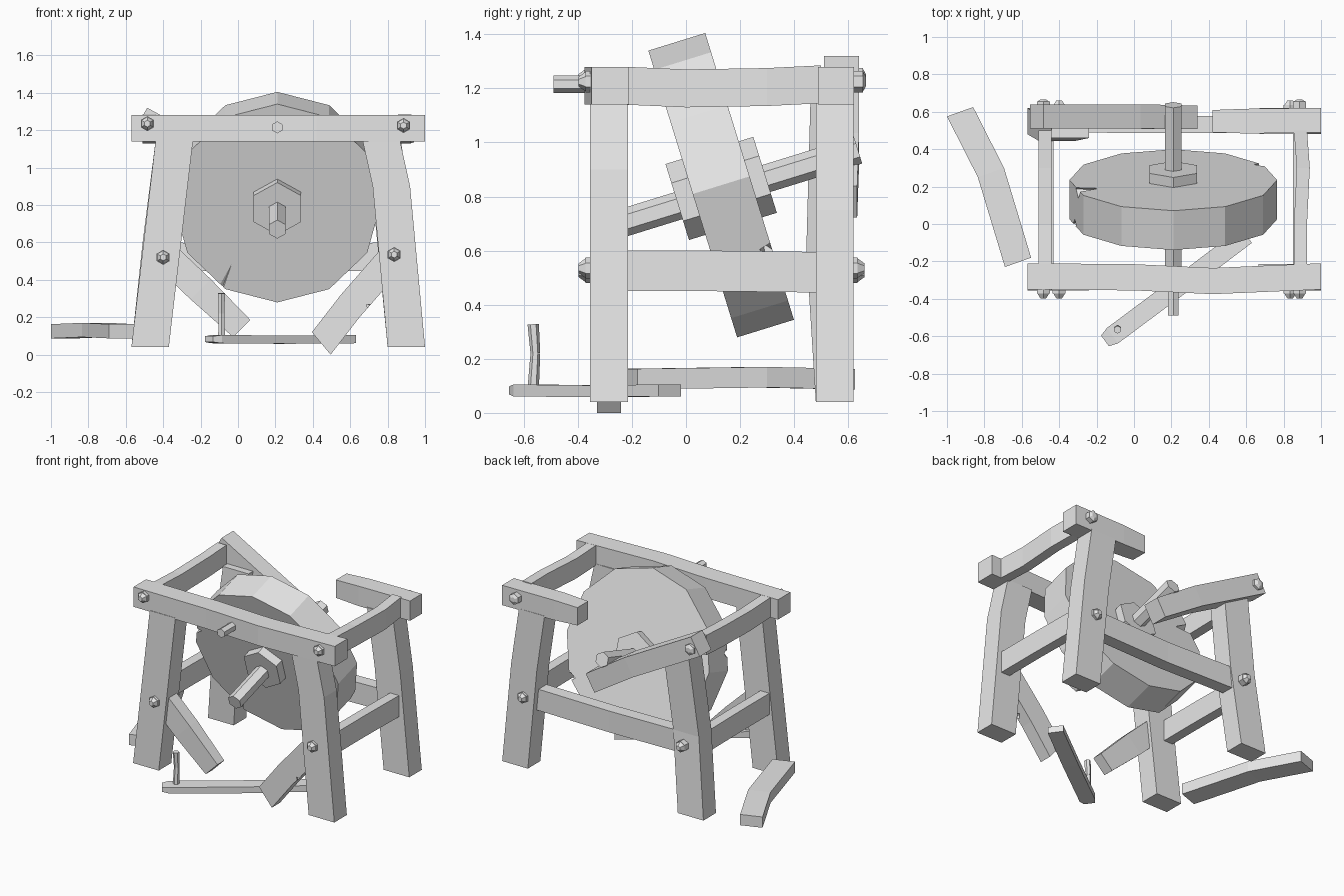
import bpy, bmesh, math
from mathutils import Vector, Matrix

if "Cube" in bpy.data.objects:
    bpy.data.objects.remove(bpy.data.objects["Cube"])

GREY = (0.8, 0.8, 0.8, 1)
mat = bpy.data.materials.new("plain grey")
mat.use_nodes = True
mat.diffuse_color = GREY
mat.node_tree.nodes["Principled BSDF"].inputs["Base Color"].default_value = GREY


def finish(name, bm):
    bmesh.ops.recalc_face_normals(bm, faces=bm.faces)
    mesh = bpy.data.meshes.new(name)
    bm.to_mesh(mesh)
    bm.free()
    mesh.materials.append(mat)
    obj = bpy.data.objects.new(name, mesh)
    bpy.context.scene.collection.objects.link(obj)
    return obj


def plank(name, points, u, v, taper=None):
    """Sweep a four-sided section with half-axes u and v along points."""
    bm = bmesh.new()
    u, v = Vector(u), Vector(v)
    rings = []
    for i, p in enumerate(points):
        k = taper[i] if taper else 1
        rings.append([bm.verts.new(Vector(p) + (u * a + v * b) * k)
                      for a, b in ((-1, -1), (1, -1), (1, 1), (-1, 1))])
    for r, s in zip(rings, rings[1:]):
        for i in range(4):
            j = (i + 1) % 4
            bm.faces.new((r[i], r[j], s[j], s[i]))
    bm.faces.new(rings[0])
    bm.faces.new(rings[-1])
    return finish(name, bm)


def rod(name, start, end, r1, r2=None, sides=6, spin=0, squash=1):
    """Prism or cone between two points."""
    start, end = Vector(start), Vector(end)
    d = end - start
    bm = bmesh.new()
    bmesh.ops.create_cone(bm, cap_ends=True, segments=sides, radius1=r1,
                          radius2=r1 if r2 is None else r2, depth=d.length)
    turn = d.to_track_quat('Z', 'Y').to_matrix().to_4x4()
    bm.transform(Matrix.Translation((start + end) / 2) @ turn
                 @ Matrix.Diagonal((1, squash, 1, 1)) @ Matrix.Rotation(spin, 4, 'Z'))
    return finish(name, bm)


def notch(obj, start, tip, width, squash=1):
    """Cut a pointed split into a part."""
    cutter = rod("cutter", start, tip, width, 0, 4, 0.2, squash)
    cutter.hide_render = True
    mod = obj.modifiers.new("split", 'BOOLEAN')
    mod.operation, mod.solver, mod.object = 'DIFFERENCE', 'EXACT', cutter
    dg = bpy.context.evaluated_depsgraph_get()
    mesh = bpy.data.meshes.new_from_object(obj.evaluated_get(dg))
    obj.modifiers.clear()
    obj.data = mesh
    bpy.data.objects.remove(cutter)


FRONT, BACK = -0.285, 0.55
LEG_U, LEG_V = (0.1, 0, 0), (0, 0.07, 0)
UP = (0, 0, 0.07)

# Four splayed legs
leg_fr = plank("front_right_leg", [(-0.47, FRONT, 0.04), (-0.34, FRONT, 1.15)], LEG_U, LEG_V)
leg_fl = plank("front_left_leg", [(0.9, FRONT, 0.04), (0.82, FRONT, 0.9),
                                  (0.765, FRONT, 1.15)], LEG_U, LEG_V)
leg_br = plank("back_right_leg", [(-0.47, BACK, 0.04), (-0.41, BACK - 0.035, 0.6),
                                  (-0.34, BACK - 0.02, 1.15)], LEG_U, LEG_V)
leg_bl = plank("back_left_leg", [(0.9, BACK, 0.04), (0.83, BACK, 0.75),
                                 (0.77, BACK, 1.15)], LEG_U, LEG_V)
notch(leg_fr, (-0.5, -0.36, 0.95), (-0.37, -0.32, 0.9), 0.05)
notch(leg_fl, (0.66, -0.34, 0.9), (0.84, -0.32, 0.88), 0.035)
notch(leg_fl, (0.7, -0.28, 0.58), (0.79, -0.26, 0.6), 0.05)
notch(leg_bl, (0.85, 0.43, 0.8), (0.85, 0.53, 0.74), 0.05)
notch(leg_br, (-0.54, 0.62, 0.8), (-0.42, 0.58, 0.77), 0.05)

# Top beams, the back one snapped in two
beam = plank("front_top_beam", [(-0.57, -0.28, 1.21), (0.0, -0.285, 1.21),
                                (0.42, -0.305, 1.21), (1.0, -0.28, 1.21)], LEG_V, UP)
notch(beam, (0.42, -0.36, 1.1), (0.45, -0.34, 1.25), 0.025)
plank("back_top_beam_stub", [(0.42, 0.55, 1.21), (0.6, 0.55, 1.21), (1.0, 0.555, 1.21)],
      (0, 0.066, 0), UP, [0.9, 1, 1])
plank("back_top_beam_fallen", [(-0.52, 0.575, 1.26), (0.0, 0.575, 0.975),
                               (0.305, 0.57, 0.78)],
      (0.035, 0, 0.06), (0, 0.065, 0), [1, 1, 0.97])

# Side rails, upper and lower
for side, top_x, low_x in (("right", -0.475, -0.465), ("left", 0.89, 0.885)):
    bow = 0.015 if side == "left" else 0
    top = plank(side + "_top_rail",
                [(top_x, -0.23, 1.21), (top_x, 0.0, 1.2),
                 (top_x + bow, 0.3, 1.205), (top_x, 0.5, 1.215)], (0.035, 0, 0), UP)
    low = plank(side + "_low_rail",
                [(low_x, -0.23, 0.525), (low_x, 0.1, 0.525), (low_x, 0.5, 0.52)],
                (0.035, 0, 0), (0, 0, 0.075))
    notch(top, (top_x + 0.03, -0.03, 1.32), (top_x + 0.02, -0.03, 1.18), 0.045)
    notch(low, (low_x + 0.03, 0.3, 0.66), (low_x, 0.28, 0.54), 0.04)

# Low cross rails, the front one broken and hanging
rail = plank("back_low_rail", [(-0.4, 0.535, 0.525), (0.2, 0.53, 0.515), (0.83, 0.535, 0.525)],
             (0, 0.045, 0), (0, 0, 0.075))
notch(rail, (0.15, 0.58, 0.64), (0.18, 0.55, 0.5), 0.05)
hang_r = plank("front_low_rail_right", [(-0.4, FRONT, 0.54), (-0.2, FRONT, 0.35),
                                        (0.02, FRONT, 0.14)],
               (0.054, 0, 0.054), (0, 0.045, 0), [1, 1, 0.85])
hang_l = plank("front_low_rail_left", [(0.81, FRONT, 0.5), (0.6, FRONT, 0.26),
                                       (0.445, FRONT, 0.06)],
               (-0.05, 0, 0.06), (0, 0.045, 0))
notch(hang_r, (-0.06, -0.34, 0.12), (-0.08, -0.29, 0.26), 0.04)
notch(hang_l, (0.74, -0.34, 0.22), (0.66, -0.29, 0.3), 0.045)

# Tilted grindstone with hub and axle
TILT = math.radians(17.2)
AXIS = Vector((0, math.cos(TILT), math.sin(TILT)))
RISE = Vector((0, -math.sin(TILT), math.cos(TILT)))
MID = Vector((0.21, 0.13, 0.842))


def on_stone(angle, radius, depth):
    a = math.radians(angle)
    return MID + Vector((math.sin(a) * radius, 0, 0)) + RISE * math.cos(a) * radius + AXIS * depth


stone = rod("grindstone", MID - AXIS * 0.11, MID + AXIS * 0.11, 0.555, sides=12)
for angle, depth, tip, width in ((212, -0.13, 0.41, 0.035), (2, 0.12, 0.3, 0.04),
                                 (-72, 0.11, 0.38, 0.06), (38, 0.12, 0.42, 0.05),
                                 (-80, -0.11, 0.47, 0.05), (120, 0.1, 0.45, 0.05)):
    notch(stone, on_stone(angle, 0.6, depth), on_stone(angle + 4, tip, depth * 0.85), width)
HUB = MID - Vector((0, 0, 0.012))
rod("hub", HUB - AXIS * 0.17, HUB + AXIS * 0.17, 0.147)
AXLE = MID - Vector((0, 0, 0.027))
rod("axle", AXLE - AXIS * 0.49, AXLE + AXIS * 0.53, 0.052)

# Peg on the front beam
rod("beam_peg", (0.21, -0.49, 1.215), (0.21, -0.3, 1.215), 0.032)

# Bolts: flat nut with a domed end
for x, z in ((-0.485, 1.235), (0.885, 1.225), (-0.4, 0.52), (0.835, 0.535)):
    for side, face, out in (("front", -0.352, -1), ("back", 0.615, 1)):
        shift = 0.02 if out > 0 and z > 1 else 0
        rod(side + "_bolt_nut", (x, face - out * 0.02, z),
            (x, face + out * (0.02 + shift), z), 0.04)
        rod(side + "_bolt_cap", (x, face + out * (0.02 + shift), z),
            (x, face + out * (0.045 + shift / 4), z), 0.036, 0.018)

# Crank arm with handle, lying at the front
plank("crank_arm", [(-0.155, -0.625, 0.083), (-0.115, -0.597, 0.083),
                    (0.25, -0.325, 0.08), (0.6, -0.06, 0.083)],
      (-0.03, 0.041, 0), (0, 0, 0.022), [0.7, 1, 1, 1])
rod("crank_handle_low", (-0.088, -0.565, 0.09), (-0.088, -0.557, 0.22), 0.021, 0.018)
rod("crank_handle_top", (-0.088, -0.557, 0.22), (-0.088, -0.565, 0.328), 0.018, 0.021)

# Loose broken plank on the ground
loose = plank("loose_plank", [(-0.93, 0.6, 0.125), (-0.765, 0.275, 0.132), (-0.62, -0.205, 0.125)],
              (0.07, 0.025, 0), (0, 0, 0.038))
notch(loose, (-0.86, 0.27, 0.18), (-0.76, 0.3, 0.14), 0.05)
